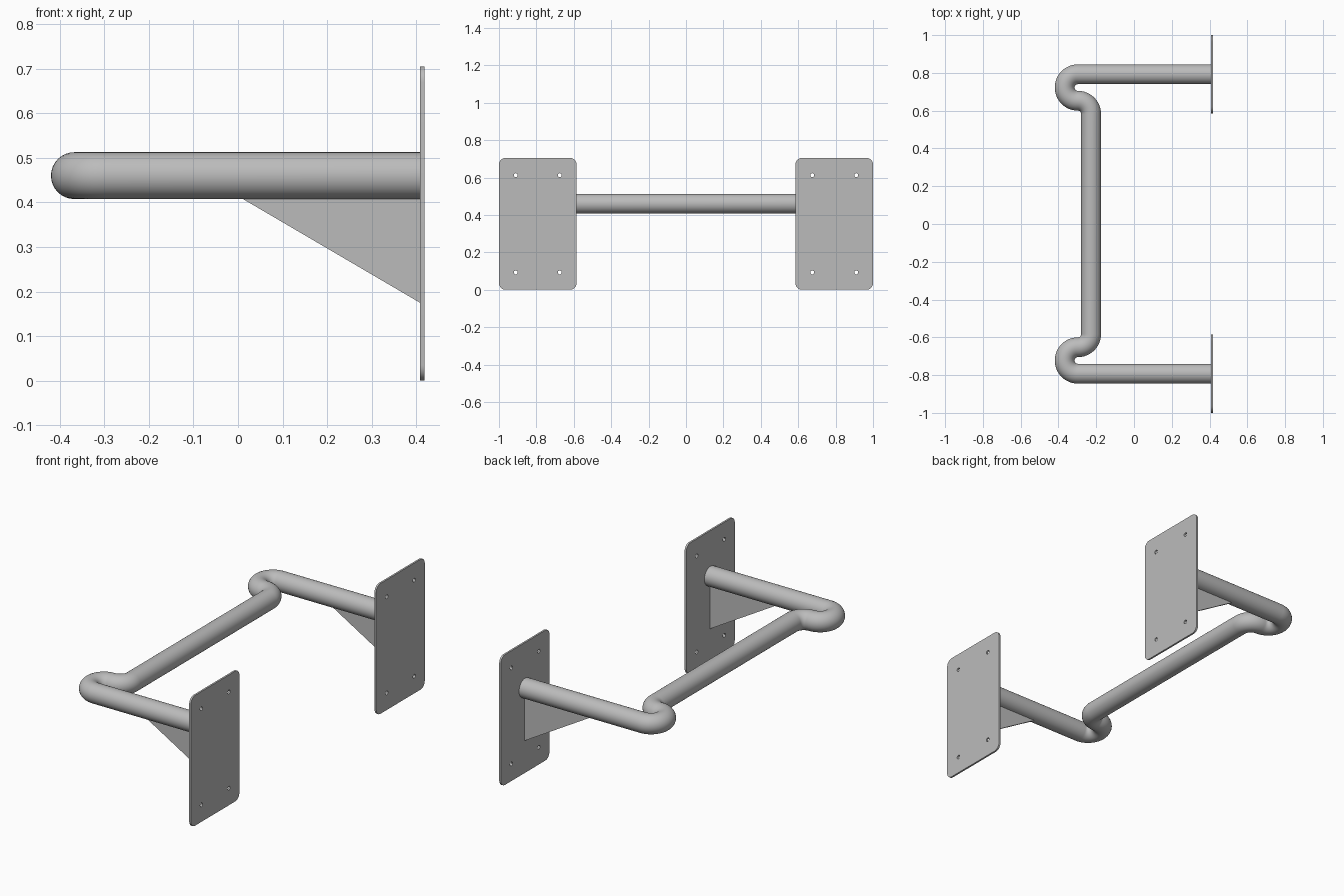
import bpy
from math import pi, cos, sin, radians

cube = bpy.data.objects.get("Cube")
if cube:
    bpy.data.objects.remove(cube, do_unlink=True)

GREY = (0.5, 0.5, 0.5, 1)
metal = bpy.data.materials.new("grey metal")
metal.use_nodes = True
metal.diffuse_color = GREY
metal.node_tree.nodes["Principled BSDF"].inputs["Base Color"].default_value = GREY

TUBE_R = 0.0525    # tube radius
TUBE_Z = 0.46      # height of the tube axis
ARM_Y = 0.7925     # distance of each arm from the middle
BEND_R = 0.07      # bend radius of the tube axis
BEND_X = -0.297    # where the bends start
PLATE_X = 0.413
THICK = 0.01


def arc(cx, cy, r, start, end, steps):
    """Points along an arc, angles in degrees."""
    angles = [radians(start + (end - start) * i / steps) for i in range(steps + 1)]
    return [(cx + r * cos(a), cy + r * sin(a)) for a in angles]


def curve_object(name, outlines, closed):
    data = bpy.data.curves.new(name, 'CURVE')
    data.dimensions = '2D' if closed else '3D'
    for pts in outlines:
        spline = data.splines.new('POLY')
        spline.points.add(len(pts) - 1)
        for p, (x, y) in zip(spline.points, pts):
            p.co = (x, y, 0, 1)
        spline.use_cyclic_u = closed
    data.materials.append(metal)
    obj = bpy.data.objects.new(name, data)
    bpy.context.collection.objects.link(obj)
    return obj


def to_mesh(obj):
    bpy.ops.object.select_all(action='DESELECT')
    obj.select_set(True)
    bpy.context.view_layer.objects.active = obj
    bpy.ops.object.convert(target='MESH')
    bpy.ops.object.shade_smooth_by_angle(angle=radians(30))


def flat_plate(name, outlines, location, rotation):
    obj = curve_object(name, outlines, True)
    obj.data.fill_mode = 'BOTH'
    obj.data.extrude = THICK / 2
    obj.location = location
    obj.rotation_euler = rotation
    to_mesh(obj)


# Bent tube: arm, U bend, reverse bend, then the same mirrored
half = [(PLATE_X - THICK / 2, ARM_Y)]
half += arc(BEND_X, ARM_Y - BEND_R, BEND_R, 90, 270, 24)
half += arc(BEND_X, ARM_Y - 3 * BEND_R, BEND_R, 90, 0, 12)[1:]
path = half + [(x, -y) for x, y in reversed(half)]
tube = curve_object("bent_tube", [path], False)
tube.data.bevel_depth = TUBE_R
tube.data.bevel_resolution = 14
tube.data.use_fill_caps = True
tube.location.z = TUBE_Z
to_mesh(tube)

# Rounded plate outline with four screw holes
W, H, R = 0.2075, 0.3525, 0.035
outline = []
for sx, sy, start in ((1, 1, 0), (-1, 1, 90), (-1, -1, 180), (1, -1, 270)):
    outline += arc(sx * (W - R), sy * (H - R), R, start, start + 90, 8)
holes = [arc(sx * 0.1175, sy * 0.26, 0.0105, 0, 360, 20)[:-1]
         for sx in (1, -1) for sy in (1, -1)]

# Triangular brace under each arm
brace = [(0.0, 0.414), (PLATE_X - THICK / 2, 0.175), (PLATE_X - THICK / 2, 0.414)]

for side, y in (("back", ARM_Y), ("front", -ARM_Y)):
    flat_plate(side + "_wall_plate", [outline] + holes,
               (PLATE_X, y, H), (pi / 2, 0, pi / 2))
    flat_plate(side + "_brace", [brace], (0, y, 0), (pi / 2, 0, 0))
